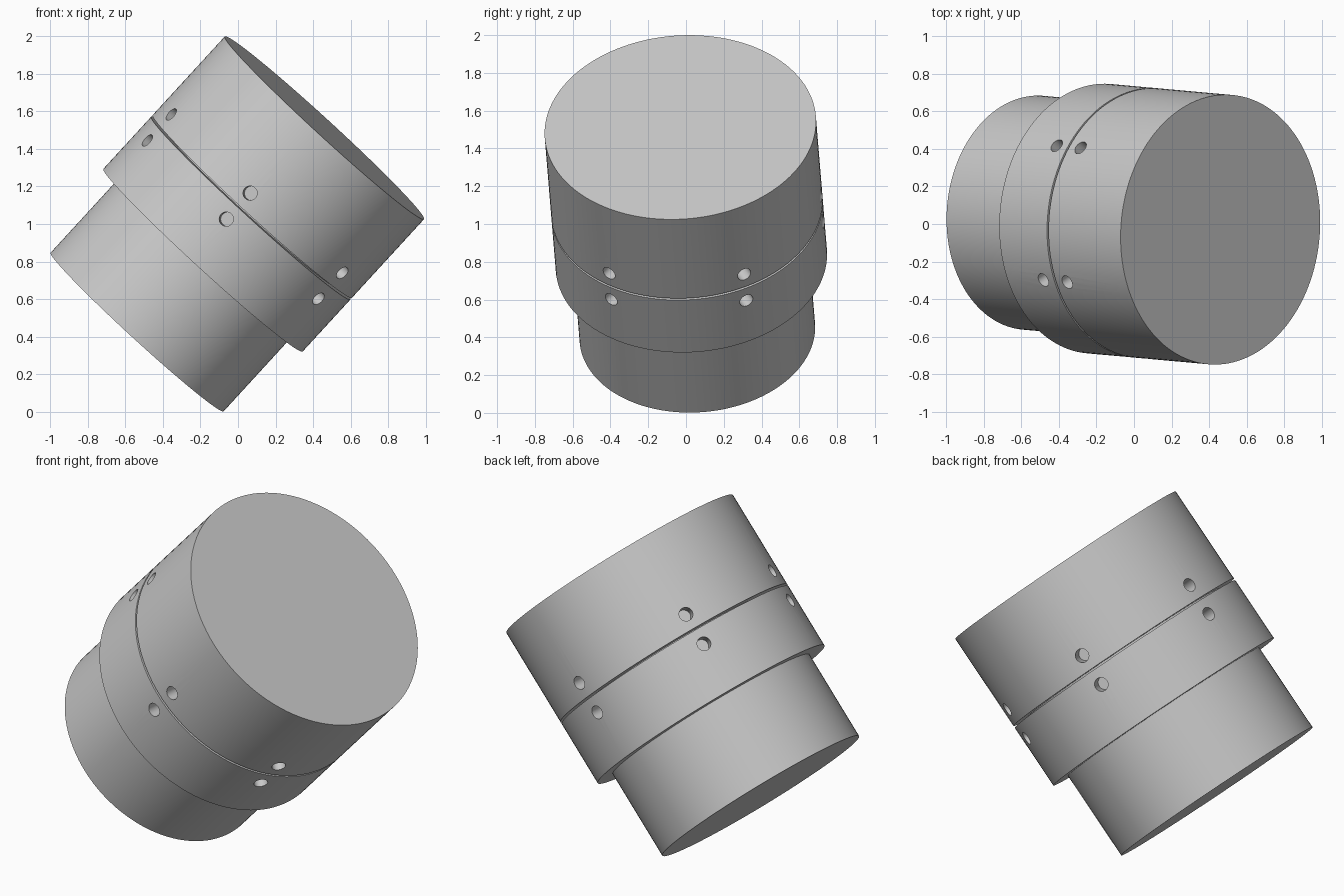
import bpy, bmesh, math
from mathutils import Matrix, Vector

cube = bpy.data.objects.get("Cube")
if cube:
    bpy.data.objects.remove(cube, do_unlink=True)

# Tilted frame: origin at the small end, local z along the body axis
BASE = Vector((-0.537, 0.06, 0.425))
TIP = Vector((0.46, -0.03, 1.512))
axis = (TIP - BASE).normalized()
side = Vector((0, -1, 0))
side = (side - axis * side.dot(axis)).normalized()
frame = Matrix((side, axis.cross(side), axis)).transposed().to_4x4()
frame.translation = BASE

LENGTH = (TIP - BASE).length
R_BODY, R_PLUG = 0.72, 0.625
STEP, GROOVE, GAP = 0.52, 0.903, 0.012
HOLE_R, HOLE_DEPTH, HOLE_OFFSET = 0.038, 0.08, 0.094

gray = bpy.data.materials.new("light gray")
gray.use_nodes = True
color = (0.58, 0.58, 0.58, 1)
gray.diffuse_color = color
gray.node_tree.nodes["Principled BSDF"].inputs["Base Color"].default_value = color


def make_object(name, bm):
    mesh = bpy.data.meshes.new(name)
    bm.to_mesh(mesh)
    bm.free()
    obj = bpy.data.objects.new(name, mesh)
    bpy.context.collection.objects.link(obj)
    obj.matrix_world = frame
    mesh.materials.append(gray)
    return obj


def cylinder(bm, radius, depth, matrix, segments):
    bmesh.ops.create_cone(bm, cap_ends=True, segments=segments, radius1=radius,
                          radius2=radius, depth=depth, matrix=matrix)


def drum(name, radius, low, high):
    bm = bmesh.new()
    cylinder(bm, radius, high - low, Matrix.Translation((0, 0, (low + high) / 2)), 128)
    return make_object(name, bm)


def drill(obj, height):
    """Cut a ring of six blind radial holes."""
    bm = bmesh.new()
    for i in range(6):
        turn = Matrix.Rotation(math.radians(60 * i - 4.5), 4, "Z")
        place = Matrix.Translation((R_BODY, 0, height))
        cylinder(bm, HOLE_R, 2 * HOLE_DEPTH,
                 turn @ place @ Matrix.Rotation(math.pi / 2, 4, "Y"), 32)
    cutter = make_object("hole_cutter", bm)
    cutter.hide_render = True
    mod = obj.modifiers.new("holes", "BOOLEAN")
    mod.operation = "DIFFERENCE"
    mod.solver = "EXACT"
    mod.object = cutter
    bpy.context.view_layer.objects.active = obj
    bpy.ops.object.modifier_apply(modifier=mod.name)
    bpy.data.objects.remove(cutter, do_unlink=True)


# Narrow plug, running inside the collar as the floor of the groove
plug = drum("plug", R_PLUG, 0, GROOVE + 0.1)
# Collar and main body, parted by a thin groove
collar = drum("collar", R_BODY, STEP, GROOVE - GAP / 2)
body = drum("main_body", R_BODY, GROOVE + GAP / 2, LENGTH)

bpy.context.view_layer.update()
drill(collar, GROOVE - HOLE_OFFSET)
drill(body, GROOVE + HOLE_OFFSET)

# Smooth walls with crisp rims
for obj in (plug, collar, body):
    bpy.ops.object.select_all(action="DESELECT")
    obj.select_set(True)
    bpy.context.view_layer.objects.active = obj
    bpy.ops.object.shade_smooth_by_angle(angle=math.radians(30))
